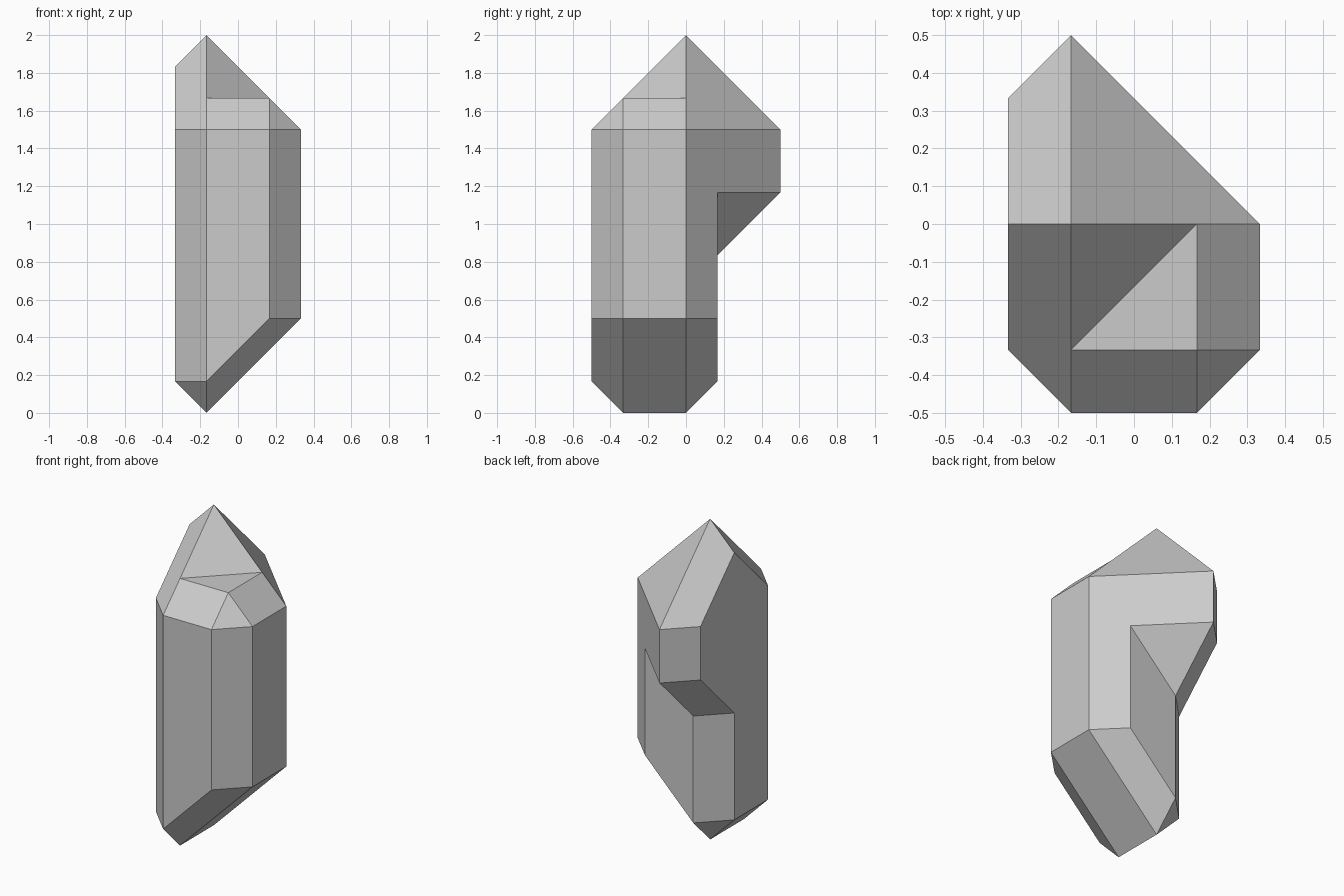
import bpy, bmesh
from mathutils import Vector

if "Cube" in bpy.data.objects:
    bpy.data.objects.remove(bpy.data.objects["Cube"])

UNIT = 1 / 6  # all facets lie on a lattice of this spacing

stone = bpy.data.materials.new("grey_stone")
stone.use_nodes = True
grey = (0.6, 0.6, 0.6, 1)
stone.diffuse_color = grey
stone.node_tree.nodes["Principled BSDF"].inputs["Base Color"].default_value = grey


def cut_gem(name, facets):
    """Cut a block down to a convex gem; each facet is (normal, offset)."""
    bm = bmesh.new()
    bmesh.ops.create_cube(bm, size=64)
    for normal, offset in facets:
        n = Vector(normal)
        bmesh.ops.bisect_plane(
            bm, geom=bm.verts[:] + bm.edges[:] + bm.faces[:], dist=1e-4,
            plane_co=n * offset / n.length_squared, plane_no=n, clear_outer=True)
        rim = [e for e in bm.edges if e.is_boundary]
        if rim:
            bmesh.ops.holes_fill(bm, edges=rim, sides=0)
    bmesh.ops.remove_doubles(bm, verts=bm.verts[:], dist=1e-3)
    for v in bm.verts:
        v.co = Vector([round(c, 3) for c in v.co])
    bmesh.ops.recalc_face_normals(bm, faces=bm.faces[:])
    mesh = bpy.data.meshes.new(name)
    bm.to_mesh(mesh)
    bm.free()
    mesh.materials.append(stone)
    obj = bpy.data.objects.new(name, mesh)
    bpy.context.scene.collection.objects.link(obj)
    return obj


# Upright walls and sloping roof facets shared by both halves
walls = [((1, 0, 0), 2), ((-1, 0, 0), 2), ((0, -1, 0), 3),
         ((1, 1, 0), 2), ((1, -1, 0), 4), ((-1, -1, 0), 4)]
roof = [((1, 1, 1), 11), ((-1, 1, 1), 13), ((-1, -1, 1), 13)]

# Shaft: flat back, bevelled shoulder, wedge-shaped foot
back = [((0, 1, 0), 1), ((-1, 1, 0), 2)]
shoulder = [((0, 0, 1), 10), ((0, -1, 1), 12), ((1, 0, 1), 11), ((1, -1, 1), 13)]
foot = [((1, 0, -1), -1), ((1, -1, -1), 1), ((1, 1, -1), -1),
        ((-1, 0, -1), 1), ((-1, -1, -1), 3), ((-1, 1, -1), 1)]
crystal = cut_gem("crystal", walls + roof + back + shoulder + foot)

# Crown: pointed tip that overhangs the back of the shaft
tip = [((1, -1, 1), 11), ((-1, 1, 0), 4)]
overhang = [((1, 1, -1), -5), ((-1, 1, -1), -3)]
crown = cut_gem("crown", walls + roof + tip + overhang)

# Fuse the two into one solid
fuse = crystal.modifiers.new("fuse", "BOOLEAN")
fuse.operation = "UNION"
fuse.solver = "EXACT"
fuse.object = crown
bpy.context.view_layer.update()
fused = bpy.data.meshes.new_from_object(
    crystal.evaluated_get(bpy.context.evaluated_depsgraph_get()))
crystal.modifiers.clear()
crystal.data = fused
bpy.data.objects.remove(crown)

# Merge coplanar pieces into clean facets and scale to size
bm = bmesh.new()
bm.from_mesh(fused)
bmesh.ops.remove_doubles(bm, verts=bm.verts[:], dist=1e-3)
bmesh.ops.dissolve_limit(bm, angle_limit=0.01, verts=bm.verts[:], edges=bm.edges[:])
bmesh.ops.scale(bm, vec=Vector((UNIT, UNIT, UNIT)), verts=bm.verts[:])
bmesh.ops.recalc_face_normals(bm, faces=bm.faces[:])
bm.to_mesh(fused)
bm.free()
fused.shade_flat()
